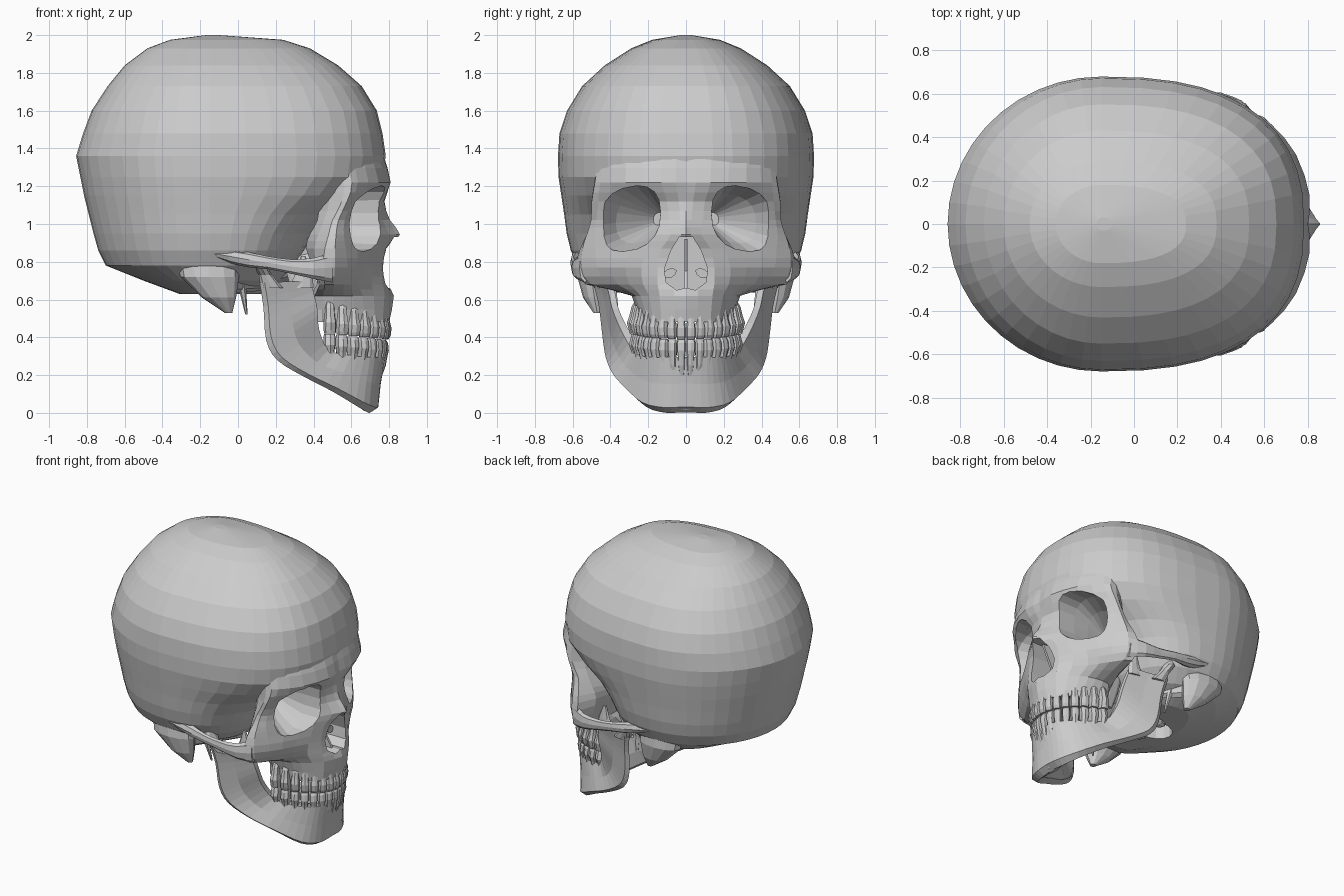
import bpy, bmesh, math
from mathutils import Vector as V

if "Cube" in bpy.data.objects:
    bpy.data.objects.remove(bpy.data.objects["Cube"])


def spline(seq, n):
    """Insert Catmull-Rom steps between rings (each ring a list of vectors)."""
    out = []
    for i in range(len(seq) - 1):
        a, b, c, d = seq[max(i - 1, 0)], seq[i], seq[i + 1], seq[min(i + 2, len(seq) - 1)]
        for k in range(n):
            t = k / n
            out.append([q + 0.5 * t * ((r - p) + t * ((2 * p - 5 * q + 4 * r - s) + t * (3 * q - p - 3 * r + s)))
                        for p, q, r, s in zip(a, b, c, d)])
    return out + [seq[-1]]


def oval(c, u, v, n=12, front=2.0, back=2.0):
    """Superellipse ring about c; separate power for the +u and -u halves."""
    c, u, v, ring = V(c), V(u), V(v), []
    for i in range(n):
        a = 2 * math.pi * i / n
        ca, sa = math.cos(a), math.sin(a)
        e = 2 / (front if ca > 0 else back)
        ring.append(c + u * math.copysign(abs(ca) ** e, ca) + v * math.copysign(abs(sa) ** e, sa))
    return ring


def loft(name, rings, target=None):
    """Closed skin through rings; target lets many pieces share one object."""
    bm = bmesh.new()
    if target:
        bm.from_mesh(target.data)
    vs = [[bm.verts.new(p) for p in r] for r in rings]
    n = len(rings[0])
    for a, b in zip(vs, vs[1:]):
        for i in range(n):
            j = (i + 1) % n
            bm.faces.new((a[i], a[j], b[j], b[i]))
    bm.faces.new(vs[0])
    bm.faces.new(vs[-1])
    bmesh.ops.recalc_face_normals(bm, faces=bm.faces)
    if not target:
        target = bpy.data.objects.new(name, bpy.data.meshes.new(name))
        bpy.context.collection.objects.link(target)
    bm.to_mesh(target.data)
    bm.free()
    return target


def pair(name, rings):
    """Left and right copies."""
    return [loft(side + name, [[V((p.x, p.y * s, p.z)) for p in r] for r in rings])
            for side, s in (("left_", 1), ("right_", -1))]


def blob(c, r, n=10):
    c = V(c)
    return [oval(c + V((0, 0, r[2] * math.sin(t))), (r[0] * math.cos(t), 0, 0), (0, r[1] * math.cos(t), 0), n)
            for t in [math.radians(d) for d in (-85, -55, -20, 20, 55, 85)]]


def cut(obj, cutters):
    bpy.context.view_layer.objects.active = obj
    for c in cutters:
        m = obj.modifiers.new("cut", "BOOLEAN")
        m.operation, m.solver, m.object = "DIFFERENCE", "EXACT", c
        bpy.ops.object.modifier_apply(modifier=m.name)


# Braincase: level, back x, front x, half width
levels = [(2.0, -.17, -.1, .03), (1.975, -.36, .24, .18), (1.93, -.48, .38, .29), (1.84, -.6, .53, .43),
          (1.73, -.69, .655, .55), (1.6, -.775, .735, .63), (1.48, -.82, .765, .67), (1.36, -.857, .782, .678),
          (1.25, -.835, .765, .675), (1.15, -.815, .66, .66), (1.05, -.79, .5, .645), (.95, -.765, .4, .632),
          (.86, -.74, .35, .61), (.78, -.70, .3, .57), (.7, -.5, .22, .49), (.63, -.31, .12, .32)]
rings = []
for z, xb, xf, w in levels:
    ring = oval((0, 0, z), (1, 0, 0), (0, w, 0), 44, 2.5, 2.0)
    for p in ring:
        p.x = -.15 + p.x * (xf + .15 if p.x > 0 else -.15 - xb)
    rings.append(ring)
braincase = loft("braincase", rings)

# Face bones: level, midline x, then half outline (x, y) from nose round to behind the cheek
face_levels = [(1.36, .77, .765, .13, .70, .32, .60, .44, .50, .46, .30, .40),
               (1.22, .80, .808, .13, .745, .32, .635, .455, .56, .485, .35, .42),
               (1.12, .775, .76, .10, .69, .30, .60, .465, .55, .50, .42, .40),
               (1.02, .805, .765, .09, .66, .32, .565, .475, .50, .50, .42, .40),
               (.945, .857, .80, .08, .665, .32, .56, .485, .48, .525, .38, .36),
               (.87, .80, .77, .13, .69, .29, .57, .48, .46, .56, .36, .30),
               (.77, .78, .76, .15, .67, .32, .58, .47, .45, .58, .40, .30),
               (.68, .79, .77, .15, .64, .30, .56, .42, .46, .53, .42, .25),
               (.62, .825, .775, .14, .66, .24, .56, .28, .45, .28, .38, .20),
               (.48, .80, .765, .13, .67, .205, .57, .245, .45, .265, .40, .20)]
rings = []
for z, mid, *xy in face_levels:
    half = [[V((mid, 0, z))]] + [[V((xy[i], xy[i + 1], z))] for i in range(0, 10, 2)]
    half = [r[0] for r in spline(half, 2)]
    rings.append(half + [V((p.x, -p.y, z)) for p in reversed(half[1:])])
face = loft("face_bones", spline(rings, 2))

# Eye sockets, nose opening, palate and spinal opening
socket = []
for x, yc, s in ((1.0, .30, 1.03), (.62, .297, 1.0), (.5, .25, .75), (.32, .14, .2)):
    socket.append(oval((x, yc, 1.028), (0, .162 * s, -.03 * s), (0, 0, .168 * s), 18, 2.4, 2.4))
sockets = pair("socket_cutter", socket)
pear = [(.035, .932), (.08, .86), (.115, .76), (.105, .69), (.05, .65)]
pear = pear + [(0, .662)] + [(-y, z) for y, z in reversed(pear)]
nose = loft("nose_cutter", [[V((x, y, z)) for y, z in pear] for x in (1.0, .46)])
palate = loft("palate_cutter", blob((.53, 0, .46), (.21, .18, .09), 16))
foramen = loft("foramen_cutter", [oval((-.17, 0, z), (.13, 0, 0), (0, .1, 0), 14) for z in (.4, .8)])
cut(face, sockets + [nose, palate])
cut(braincase, sockets + [foramen])
for c in sockets + [nose, palate, foramen]:
    bpy.data.objects.remove(c)

# Nasal septum and side shelves inside the nose
loft("nasal_septum", [[V((x, y, z)) for x, y in ((.45, -.008), (.45, .008), (f, .008), (f, -.008))]
                      for z, f in ((.65, .75), (.75, .69), (.92, .77))])
pair("nasal_shelf", [oval((x, .085, .74), (0, .035, -.015), (0, .01, .022), 8) for x in (.48, .58, .67)])

# Cheek arches running back to the ear
arch = [(.50, .535, .77, .03, .08), (.40, .58, .765, .024, .055), (.28, .59, .775, .018, .038),
        (.16, .595, .795, .018, .034), (.06, .58, .81, .03, .04), (-.05, .565, .83, .04, .035),
        (-.16, .57, .85, .03, .01)]
pair("cheek_arch", spline([oval((x, y, z), (0, ry, 0), (0, 0, rz), 8) for x, y, z, ry, rz in arch], 2))

# Bony lumps behind the ear, styloid spikes, joint lumps
pair("mastoid", [oval((x, y, z), (rx, 0, 0), (0, ry, 0), 12) for x, y, z, rx, ry in
                 ((-.16, .49, .86, .17, .07), (-.15, .5, .72, .155, .075), (-.10, .485, .61, .09, .06),
                  (-.05, .47, .53, .02, .02))])
pair("styloid", [oval((x, y, z), (r, 0, 0), (0, r, 0), 6) for x, y, z, r in
                 ((.0, .40, .78, .04), (.02, .39, .68, .022), (.045, .36, .52, .006))])
pair("occipital_condyle", blob((-.10, .1, .63), (.08, .035, .04)))

# Skull base bar, ear bone and wing plates behind the palate
loft("skull_base", [oval((x, 0, z), (0, ry, 0), (0, 0, rz), 10) for x, z, ry, rz in
                    ((-.06, .66, .09, .04), (.12, .71, .12, .05), (.30, .78, .16, .08), (.44, .80, .2, .1))])
pair("ear_bone", [oval((x, y, .70), (0, .06, 0), (0, 0, r), 8) for x, y, r in
                  ((-.06, .46, .07), (.05, .33, .06), (.16, .2, .05))])
for name, y in (("inner_wing_plate", .11), ("outer_wing_plate", .17)):
    pair(name, [oval((x, y, z), (r, 0, 0), (0, .014, 0), 8) for x, z, r in
                ((.32, .80, .08), (.35, .66, .07), (.38, .53, .05))])

# Lower jaw: lower/back edge, upper/front edge, inward angle, thickness
stations = [(.74, 0, .015, .78, 0, .295, 0, .09), (.73, .12, .012, .76, .11, .295, 20, .09),
            (.665, .235, .04, .70, .185, .295, 50, .085), (.52, .325, .12, .60, .245, .305, 65, .08),
            (.36, .395, .20, .48, .285, .335, 70, .075), (.22, .43, .285, .43, .345, .44, 82, .055),
            (.16, .445, .39, .42, .39, .55, 90, .045), (.145, .465, .56, .40, .41, .64, 90, .045),
            (.125, .495, .69, .385, .43, .70, 90, .04)]
half = []
for bx, by, bz, tx, ty, tz, ang, th in stations:
    a = math.radians(ang)
    lo, hi, inward = V((bx, by, bz)), V((tx, ty, tz)), V((-math.cos(a), -math.sin(a), 0))
    mid = lo.lerp(hi, .5)
    under = lo.lerp(hi, -.04) + inward * th * .45
    half.append([lo.lerp(hi, .06), mid + inward * .004, hi, hi + inward * th * .75,
                 mid + inward * th, lo.lerp(hi, .08) + inward * th, under])
other = [[V((p.x, -p.y, p.z)) for p in r] for r in reversed(half[1:])]
loft("lower_jaw", spline(other + half, 3))
loft("chin", blob((.69, 0, .075), (.055, .13, .072), 12))
pair("jaw_joint", [oval((x, y, z), (rx, 0, 0), (0, ry, 0), 8) for x, y, z, rx, ry in
                   ((.18, .465, .66, .06, .022), (.145, .475, .73, .035, .03), (.12, .48, .775, .035, .065),
                    (.12, .48, .805, .02, .045))])
pair("jaw_prong", [oval((x, .42, z), (rx, 0, 0), (0, ry, 0), 8) for x, z, rx, ry in
                   ((.335, .66, .065, .02), (.35, .74, .045, .018), (.345, .83, .012, .01))])

# Teeth with root ridges, along an elliptical arch
for name, size, sign in (("upper_teeth", 1.0, 1), ("lower_teeth", .96, -1)):
    teeth, step = None, math.radians(162 / 15)
    for i in range(16):
        a = (i - 7.5) * step
        c = V((.43 + .36 * size * math.cos(a), .265 * size * math.sin(a), 0))
        tan = V((-.36 * math.sin(a), .265 * math.cos(a), 0))
        w = tan.length * step * .5 * size
        tan.normalize()
        out = V((tan.y, -tan.x, 0))
        back = abs(a) / 1.4
        d = .02 + .025 * min(1, back ** 1.5)
        bite = .388 + .1 * (.79 - c.x)
        rows = ((.001, .9, .35 + .45 * back, 0), (.02, 1.0, .85, .003), (.06, .98, 1.1, .002),
                (.092, .82, .92, -.002), (.14, .75, .8, -.008), (.2, .5, .4, -.022))
        rr = [oval(c + out * o + V((0, 0, bite + sign * h)), tan * w * ws, out * d * ds, 8, 2.8, 2.8)
              for h, ws, ds, o in rows]
        teeth = loft(name, rr, teeth)
